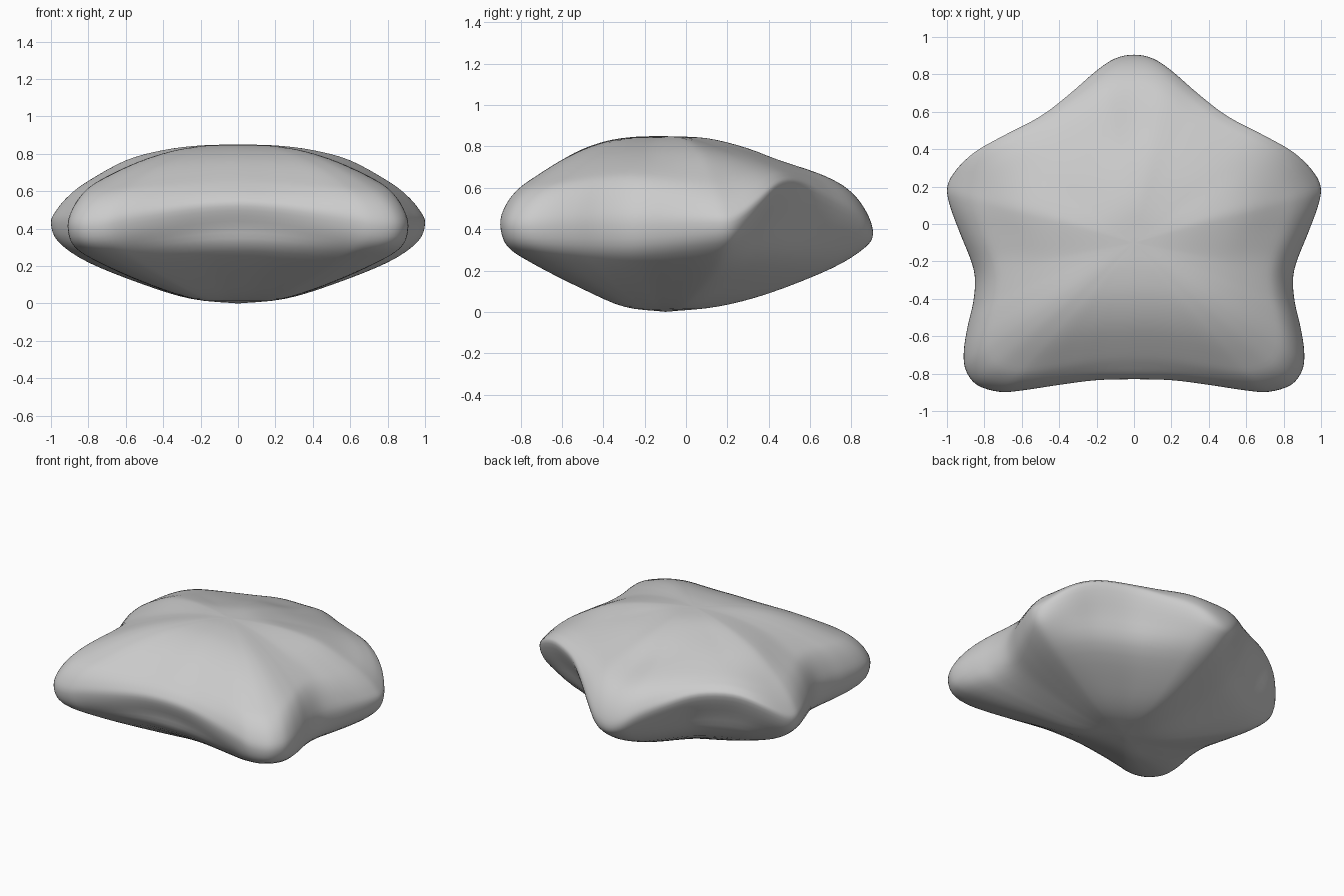
import bpy, bmesh
from mathutils import Vector

if "Cube" in bpy.data.objects:
    bpy.data.objects.remove(bpy.data.objects["Cube"])

CENTRE_Y = -0.1
SUB = 4

# Right half of the star outline seen from above, back tip to front notch
half = [(0, .905), (.1, .885), (.2, .82), (.35, .69), (.5, .575), (.7, .47),
        (.85, .385), (.95, .29), (.998, .2), (.985, .1), (.93, -.05), (.87, -.2),
        (.85, -.3), (.86, -.42), (.89, -.55), (.91, -.68), (.9, -.78), (.84, -.86),
        (.72, -.897), (.6, -.89), (.4, -.86), (.2, -.835), (0, -.83)]

# Radial cross-sections: distance fractions, then heights from top to bottom
reach = [0, .2, .4, .6, .8, .9, .97, 1, .96, .8, .5, .25, 0]
reach_back = [0, .2, .4, .6, .8, .9, .97, 1, .92, .81, .5, .25, 0]
reach_front = [0, .2, .4, .6, .8, .9, .97, 1, .95, .87, .5, .25, 0]
# (outline index, fractions, heights) at each tip and notch
sections = [
    (0, reach, [.85, .84, .79, .71, .64, .575, .48, .38, .31, .21, .09, .025, 0]),
    (4.7, reach_back, [.85, .843, .81, .77, .72, .69, .66, .61, .45, .27, .11, .025, 0]),
    (8, reach, [.85, .845, .82, .765, .655, .58, .50, .43, .33, .22, .10, .025, 0]),
    (12, reach, [.85, .843, .815, .765, .69, .63, .53, .42, .29, .19, .08, .02, 0]),
    (17.2, reach, [.85, .843, .81, .74, .64, .58, .50, .41, .31, .23, .11, .025, 0]),
    (22, reach_front, [.85, .847, .825, .77, .68, .625, .575, .52, .41, .28, .11, .025, 0]),
]


def spline(points, closed):
    """Smooth curve through the points; yields (parameter, point)."""
    p = [Vector(q) for q in points]
    n = len(p)
    ext = [p[-1]] + p + p[:2] if closed else [2*p[0]-p[1]] + p + [2*p[-1]-p[-2]]
    out = []
    for i in range(n if closed else n - 1):
        a, b, c, d = ext[i:i + 4]
        for k in range(SUB):
            t = k / SUB
            q = .5 * (2*b + (c-a)*t + (2*a-5*b+4*c-d)*t*t + (3*b-a-3*c+d)*t**3)
            out.append((i + t, q))
    if not closed:
        out.append((n - 1, p[-1]))
    return out


def section_at(i):
    """Blend the neighbouring tip and notch cross-sections."""
    for (i0, s0, z0), (i1, s1, z1) in zip(sections, sections[1:]):
        if i <= i1:
            w = (i - i0) / (i1 - i0)
            w = w * w * (3 - 2 * w)
            mix = lambda u, v: [a + (b - a) * w for a, b in zip(u, v)]
            pts = list(zip(mix(s0, s1), mix(z0, z1)))
            return [q for _, q in spline(pts, False)]


# Puffed star cushion: sweep the blended section around the outline
loop = half + [(-x, y) for x, y in half[-2:0:-1]]
bm = bmesh.new()
top = bm.verts.new((0, CENTRE_Y, .85))
bottom = bm.verts.new((0, CENTRE_Y, 0))
columns = []
for i, edge in spline(loop, True):
    sec = section_at(min(i, len(loop) - i))
    columns.append([bm.verts.new((edge.x * s, CENTRE_Y + (edge.y - CENTRE_Y) * s, max(z, 0)))
                    for s, z in sec[1:-1]])
for a, b in zip(columns, columns[1:] + columns[:1]):
    bm.faces.new((top, a[0], b[0]))
    bm.faces.new((bottom, b[-1], a[-1]))
    for j in range(len(a) - 1):
        bm.faces.new((a[j], a[j + 1], b[j + 1], b[j]))
bmesh.ops.recalc_face_normals(bm, faces=bm.faces)
for f in bm.faces:
    f.smooth = True
mesh = bpy.data.meshes.new("star_cushion")
bm.to_mesh(mesh)
bm.free()
cushion = bpy.data.objects.new("star_cushion", mesh)
bpy.context.collection.objects.link(cushion)
